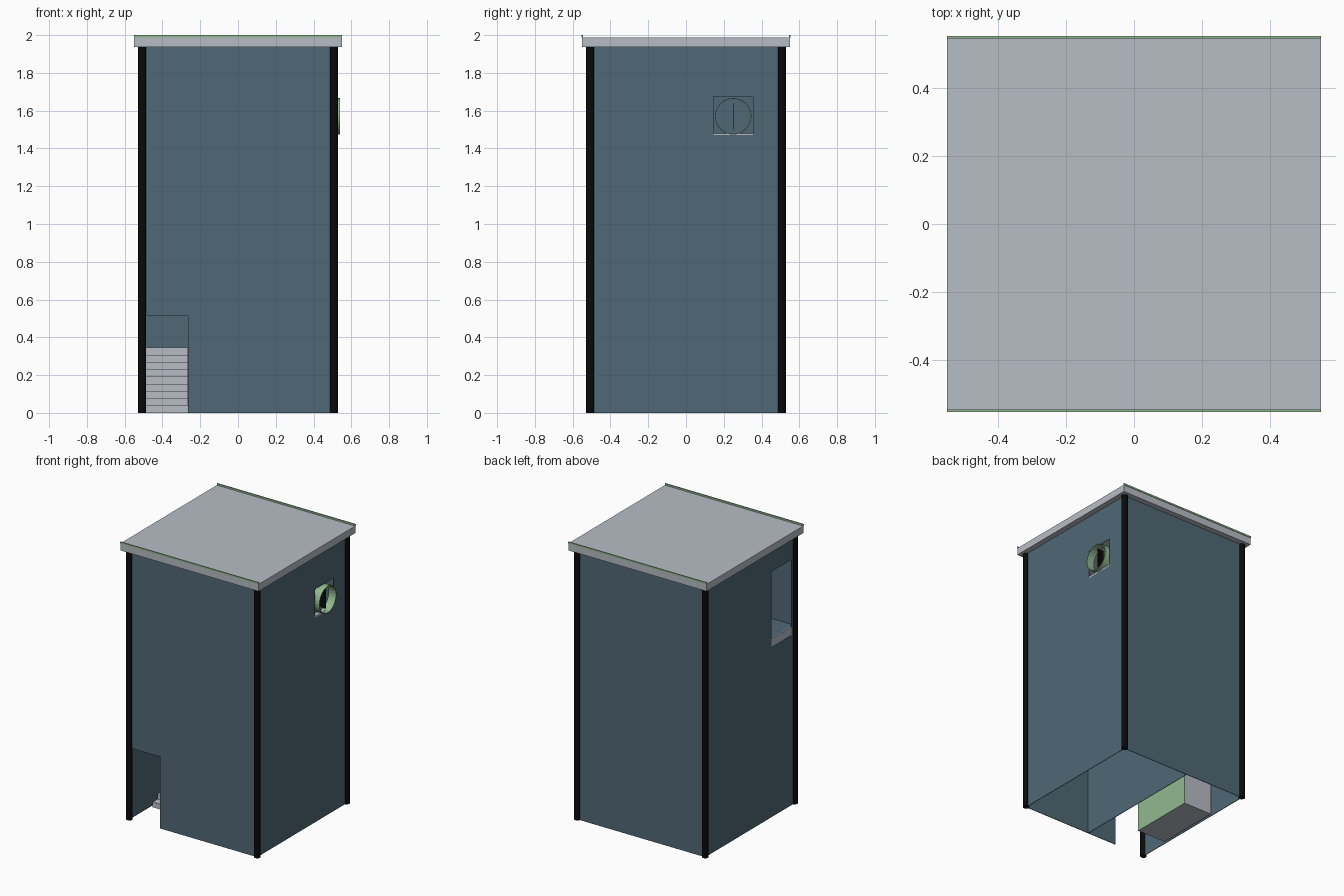
import bpy, bmesh, math
from mathutils import Vector, Matrix

if "Cube" in bpy.data.objects:
    bpy.data.objects.remove(bpy.data.objects["Cube"])


def material(name, rgb):
    m = bpy.data.materials.new(name)
    m.diffuse_color = (*rgb, 1)
    m.use_nodes = True
    m.node_tree.nodes["Principled BSDF"].inputs["Base Color"].default_value = m.diffuse_color
    return m


BLUE = material("slate blue", (0.080, 0.138, 0.181))
GREY = material("light grey", (0.475, 0.51, 0.56))
GREEN = material("pale green", (0.283, 0.485, 0.283))
BLACK = material("black", (0.003, 0.003, 0.003))


def finish(name, bm, mat):
    bmesh.ops.recalc_face_normals(bm, faces=bm.faces)
    me = bpy.data.meshes.new(name)
    bm.to_mesh(me)
    bm.free()
    me.materials.append(mat)
    ob = bpy.data.objects.new(name, me)
    bpy.context.collection.objects.link(ob)
    return ob


def box(name, lo, hi, mat):
    lo, hi = Vector(lo), Vector(hi)
    bm = bmesh.new()
    bmesh.ops.create_cube(bm, size=1)
    for v in bm.verts:
        v.co = (lo + hi) / 2 + Vector(a * b for a, b in zip(v.co, hi - lo))
    return finish(name, bm, mat)


def wall(name, place, hole=None):
    """Thin sheet over (u, z); hole = (u0, u1, z0, z1) is left open."""
    us, zs = [-W, W], [0, TOP]
    if hole:
        us = sorted({*us, *hole[:2]})
        zs = sorted({*zs, *hole[2:]})
    bm = bmesh.new()
    for u0, u1 in zip(us, us[1:]):
        for z0, z1 in zip(zs, zs[1:]):
            if hole and (u0, u1, z0, z1) == hole:
                continue
            bm.faces.new([bm.verts.new(place(u, z)) for u, z in
                          ((u0, z0), (u1, z0), (u1, z1), (u0, z1))])
    bmesh.ops.remove_doubles(bm, verts=bm.verts, dist=1e-5)
    ob = finish(name, bm, BLUE)
    mod = ob.modifiers.new("thickness", 'SOLIDIFY')
    mod.thickness, mod.offset = 0.004, 0
    return ob


W, TOP = 0.508, 1.95

# outer walls with doorways and the window hole
wall("front_wall", lambda u, z: (u, -W, z), (-0.49, -0.265, 0, 0.515))
wall("back_wall", lambda u, z: (u, W, z))
wall("right_wall", lambda u, z: (W, u, z), (0.145, 0.355, 1.47, 1.675))
wall("left_wall", lambda u, z: (-W, u, z), (-0.47, -0.24, 1.22, 1.765))

# inner partition and upper floor
box("partition", (-0.032, -W, 0), (-0.028, W, 1.22), BLUE)
box("upper_floor", (-0.502, -0.505, 1.22), (0.505, 0.505, 1.28), BLUE)
box("upper_door_sill", (-0.508, -0.47, 1.22), (-0.502, -0.24, 1.28), GREY)

# round corner posts
for sx, nx in ((-1, "left"), (1, "right")):
    for sy, ny in ((-1, "front"), (1, "back")):
        bm = bmesh.new()
        bmesh.ops.create_cone(bm, cap_ends=True, segments=16, radius1=0.0215,
                              radius2=0.0215, depth=TOP,
                              matrix=Matrix.Translation((sx * W, sy * W, TOP / 2)))
        finish(f"{ny}_{nx}_post", bm, BLACK)

# roof slab with green edge strips
box("roof", (-0.55, -0.55, 1.937), (0.55, 0.55, 1.988), GREY)
for s, n in ((-1, "front"), (1, "back")):
    y0, y1 = sorted((s * 0.545, s * 0.553))
    box(f"{n}_roof_strip", (-0.55, y0, 1.988), (0.55, y1, 2.0), GREEN)

# staircase: stepped profile extruded across its width
N, y0, y1, h = 9, -0.27, 0.21, 0.345
prof = [(y0, 0)]
for i in range(N):
    y = y0 + (y1 - y0) * i / N
    prof += [(y, h * (i + 1) / N), (y + (y1 - y0) / N, h * (i + 1) / N)]
    if i == 0:
        prof[0] = (y0, 0)
prof.append((y1, 0))
bm = bmesh.new()
f = bm.faces.new([bm.verts.new((-0.49, y, z)) for y, z in prof])
ext = bmesh.ops.extrude_face_region(bm, geom=[f])
bmesh.ops.translate(bm, vec=(0.223, 0, 0),
                    verts=[g for g in ext["geom"] if isinstance(g, bmesh.types.BMVert)])
finish("stairs", bm, GREY)
box("stair_side_panel", (-0.267, y0, 0), (-0.263, y1, h), GREEN)

# round window: thin ring, sill and turned pane
bm = bmesh.new()
spin = Matrix.Translation((0.51, 0.25, 1.57)) @ Matrix.Rotation(math.pi / 2, 4, 'Y')
bmesh.ops.create_cone(bm, cap_ends=False, segments=24, radius1=0.095,
                      radius2=0.095, depth=0.06, matrix=spin)
ring = finish("window_ring", bm, GREEN)
mod = ring.modifiers.new("thickness", 'SOLIDIFY')
mod.thickness, mod.offset = 0.004, 0
box("window_sill", (0.48, 0.145, 1.468), (0.51, 0.355, 1.48), GREY)
box("window_pane", (0.475, 0.2485, 1.50), (0.525, 0.2515, 1.64), BLACK)
